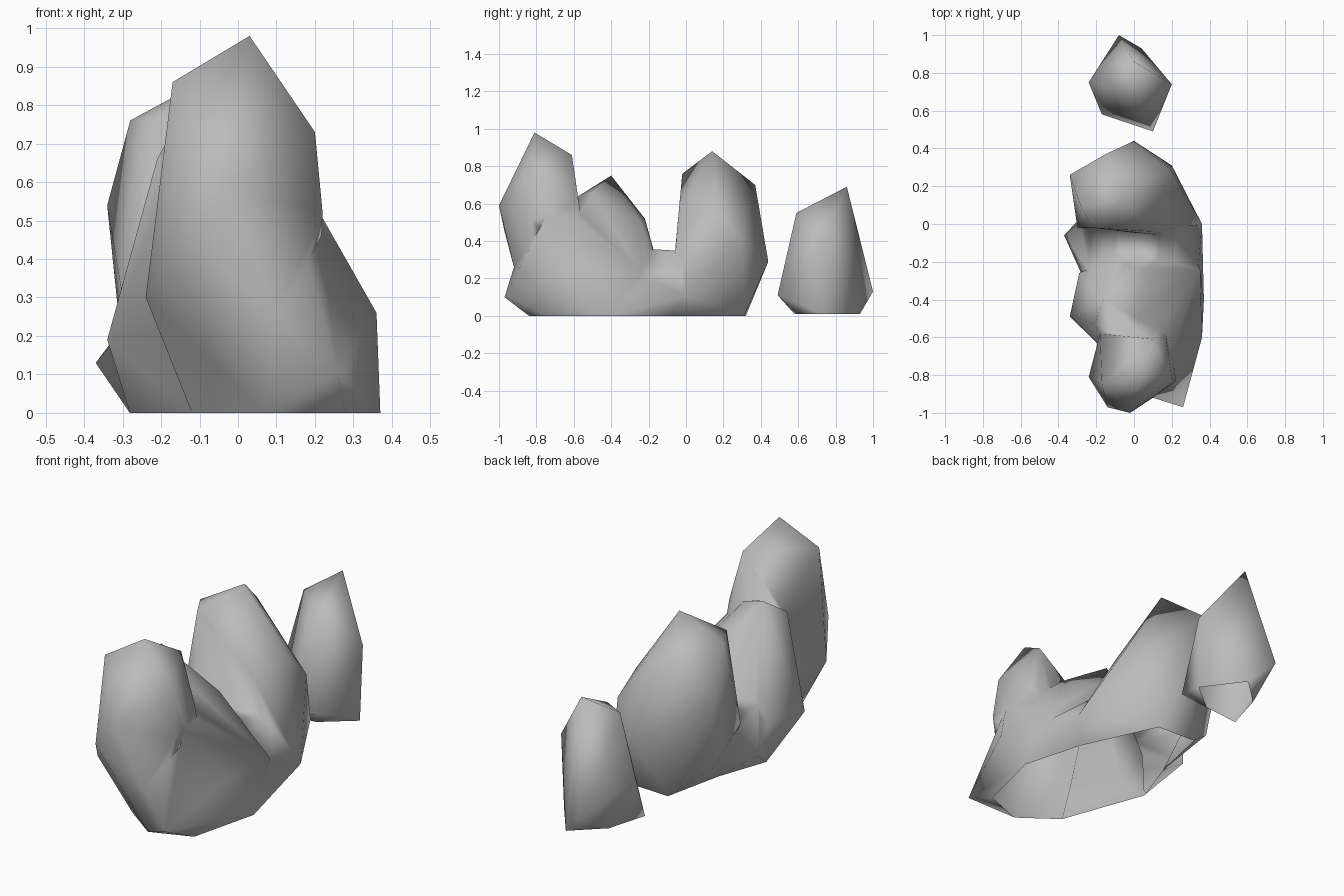
import bpy
import bmesh

cube = bpy.data.objects.get("Cube")
if cube:
    bpy.data.objects.remove(cube, do_unlink=True)

stone = bpy.data.materials.new("stone_grey")
stone.use_nodes = True
grey = (0.5, 0.5, 0.5, 1)
stone.diffuse_color = grey
stone.node_tree.nodes["Principled BSDF"].inputs["Base Color"].default_value = grey


def rock(name, corners):
    """Chunky boulder wrapped around its corner points."""
    bm = bmesh.new()
    for corner in corners:
        bm.verts.new(corner)
    bmesh.ops.convex_hull(bm, input=bm.verts[:])
    loose = [v for v in bm.verts if not v.link_faces]
    bmesh.ops.delete(bm, geom=loose, context='VERTS')
    bmesh.ops.recalc_face_normals(bm, faces=bm.faces[:])
    mesh = bpy.data.meshes.new(name)
    bm.to_mesh(mesh)
    bm.free()
    mesh.materials.append(stone)
    obj = bpy.data.objects.new(name, mesh)
    bpy.context.collection.objects.link(obj)
    return obj


def fuse(body, others):
    """Unite rocks into one skin."""
    bpy.context.view_layer.objects.active = body
    for other in others:
        union = body.modifiers.new("union", 'BOOLEAN')
        union.operation = 'UNION'
        union.solver = 'EXACT'
        union.object = other
        bpy.ops.object.modifier_apply(modifier=union.name)
        bpy.data.objects.remove(other, do_unlink=True)


def finish(obj):
    """Tidy slivers, open the underside and shade smooth."""
    bm = bmesh.new()
    bm.from_mesh(obj.data)
    bmesh.ops.remove_doubles(bm, verts=bm.verts[:], dist=0.02)
    bmesh.ops.triangulate(bm, faces=bm.faces[:])
    floor = [f for f in bm.faces if max(v.co.z for v in f.verts) < 0.02]
    bmesh.ops.delete(bm, geom=floor, context='FACES')
    for face in bm.faces:
        face.smooth = True
    bm.to_mesh(obj.data)
    bm.free()


# Tall front spire
spire = rock("boulder_cluster", [
    (.03, -.81, .98), (.1, -.61, .86), (-.17, -.85, .86), (.2, -.81, .73),
    (.17, -.6, .6), (.22, -.83, .52), (-.02, -1, .59), (-.14, -.97, .45),
    (-.24, -.81, .3), (-.18, -.58, .6), (.1, -.92, .25),
    (-.12, -.7, 0), (.07, -.84, 0), (.2, -.5, .1), (-.05, -.5, .1)])

# Broad base rising into the leaning shoulder behind the spire
shoulder = rock("shoulder_boulder", [
    (-.16, -.4, .75), (-.21, -.53, .66), (.02, -.5, .66), (.06, -.24, .5),
    (-.04, -.22, .52), (.21, -.75, .53), (.1, -.92, .26), (.26, -.97, .1),
    (.36, -.6, .26), (.35, -.24, .23), (.1, -.17, .34), (-.09, -.17, .34),
    (-.34, -.49, .19), (-.29, -.26, .2), (-.12, -.7, 0), (.07, -.84, 0),
    (.28, -.76, 0), (.37, -.4, 0), (.28, -.12, 0), (-.29, -.26, 0)])

# Low saddle joining the boulders
saddle = rock("saddle_rock", [
    (-.24, -.25, .3), (.12, -.25, .36), (-.22, .1, .33), (.14, .1, .34),
    (-.37, -.06, .13), (.36, 0, .11), (.34, -.23, .2),
    (-.29, -.25, 0), (-.19, 0, 0), (.28, -.08, 0), (-.12, -.4, 0), (.37, -.4, 0)])

# Rear boulder
rear = rock("rear_boulder", [
    (-.06, .14, .88), (-.28, .09, .76), (-.22, -.02, .76), (.09, -.04, .54),
    (-.15, .37, .7), (.16, .18, .54), (-.34, .26, .54), (.19, .29, .42),
    (.2, .31, .18), (0, .44, .29), (-.3, .2, .15), (-.3, -.02, .3),
    (.36, 0, .11), (.14, -.06, .33), (-.12, .32, 0), (.1, .31, 0),
    (-.19, 0, 0), (.28, -.08, 0)])

fuse(spire, [shoulder, saddle, rear])

# Small detached boulder at the back
small = rock("small_boulder", [
    (0, .86, .69), (-.14, .74, .6), (.04, .59, .55), (.2, .74, .4),
    (-.24, .75, .27), (.1, .49, .11), (-.08, 1, .13), (.04, .93, .01),
    (.19, .73, .01), (.03, .6, .01), (-.11, .79, .01), (-.17, .58, .01)])

for boulder in (spire, small):
    finish(boulder)
